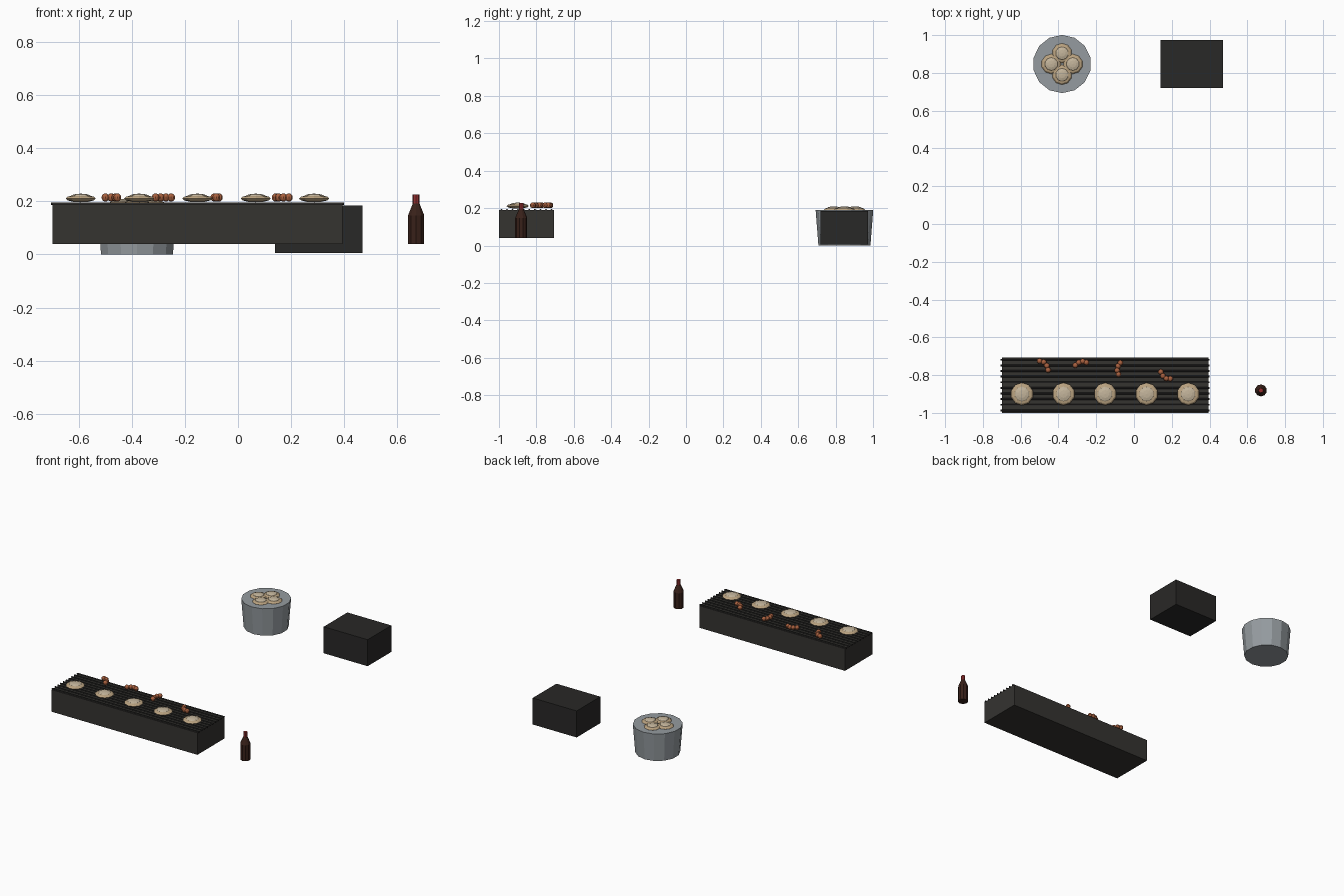
import bpy
from math import pi

if "Cube" in bpy.data.objects:
    bpy.data.objects.remove(bpy.data.objects["Cube"])


def material(name, r, g, b):
    m = bpy.data.materials.new(name)
    m.diffuse_color = (r, g, b, 1)
    m.use_nodes = True
    m.node_tree.nodes["Principled BSDF"].inputs["Base Color"].default_value = m.diffuse_color
    return m


CHAR = material("charcoal", 0.035, 0.033, 0.03)
BLACK = material("black", 0.022, 0.021, 0.02)
STEEL = material("steel", 0.30, 0.33, 0.35)
SHELL = material("shell", 0.50, 0.37, 0.22)
FLESH = material("flesh", 0.55, 0.46, 0.33)
RED_BROWN = material("sausage", 0.40, 0.12, 0.05)
GLASS = material("bottle_glass", 0.04, 0.015, 0.01)
CAP = material("cap_red", 0.3, 0.03, 0.03)


def finish(name, mat):
    o = bpy.context.object
    o.name = name
    o.data.materials.append(mat)
    return o


def box(name, lo, hi, mat):
    mid = [(a + b) / 2 for a, b in zip(lo, hi)]
    bpy.ops.mesh.primitive_cube_add(size=1, location=mid)
    o = finish(name, mat)
    o.scale = [b - a for a, b in zip(lo, hi)]
    return o


def frustum(name, x, y, z0, z1, r0, r1, n, mat):
    bpy.ops.mesh.primitive_cone_add(vertices=n, radius1=r0, radius2=r1, depth=z1 - z0,
                                    location=(x, y, (z0 + z1) / 2))
    return finish(name, mat)


def ball(name, loc, radii, seg, rings, mat):
    bpy.ops.mesh.primitive_uv_sphere_add(segments=seg, ring_count=rings, radius=1, location=loc)
    o = finish(name, mat)
    o.scale = radii
    return o


def shellfish(name, x, y, z, r):
    ball(name + "_shell", (x, y, z), (r, r, 0.014), 10, 6, SHELL)
    ball(name + "_flesh", (x, y, z + 0.007), (r * 0.7, r * 0.7, 0.0115), 10, 6, FLESH)


# Grill box with lengthwise bars
box("grill_box", (-0.70, -1.0, 0.04), (0.395, -0.707, 0.19), CHAR)
for i in range(10):
    bpy.ops.mesh.primitive_cylinder_add(vertices=6, radius=0.005, depth=1.106,
                                        location=(-0.1525, -0.987 + i * 0.0298, 0.191),
                                        rotation=(0, pi / 2, 0))
    finish(f"grill_bar_{i}", BLACK)

# Shellfish row on the grill
for i in range(5):
    shellfish(f"grilled_{i}", -0.593 + 0.22 * i, -0.90, 0.211, 0.06)

# Curved sausage chains
chains = [
    [(-0.500, -0.725), (-0.478, -0.731), (-0.462, -0.750), (-0.455, -0.773)],
    [(-0.311, -0.748), (-0.292, -0.733), (-0.272, -0.727), (-0.252, -0.733)],
    [(-0.072, -0.735), (-0.084, -0.752), (-0.089, -0.775), (-0.082, -0.796)],
    [(0.142, -0.783), (0.153, -0.804), (0.171, -0.818), (0.192, -0.819)],
]
for c, chain in enumerate(chains):
    for j, (x, y) in enumerate(chain):
        ball(f"sausage_{c}_{j}", (x, y, 0.215), (0.0155,) * 3, 10, 7, RED_BROWN)

# Bucket filled with shellfish
BX, BY = -0.381, 0.847
frustum("bucket", BX, BY, 0, 0.19, 0.139, 0.154, 14, STEEL)
for i, (dx, dy) in enumerate([(0, 1), (-1, 0), (1, 0), (0, -1)]):
    shellfish(f"bucket_shellfish_{i}", BX + dx * 0.057, BY + dy * 0.057, 0.191, 0.053)

# Storage crate
box("crate", (0.14, 0.72, 0.005), (0.47, 0.974, 0.185), BLACK)

# Sauce bottle
SX, SY = 0.672, -0.881
frustum("bottle_body", SX, SY, 0.04, 0.148, 0.032, 0.032, 10, GLASS)
frustum("bottle_shoulder", SX, SY, 0.148, 0.193, 0.032, 0.013, 10, GLASS)
frustum("bottle_cap", SX, SY, 0.193, 0.226, 0.013, 0.013, 8, CAP)
